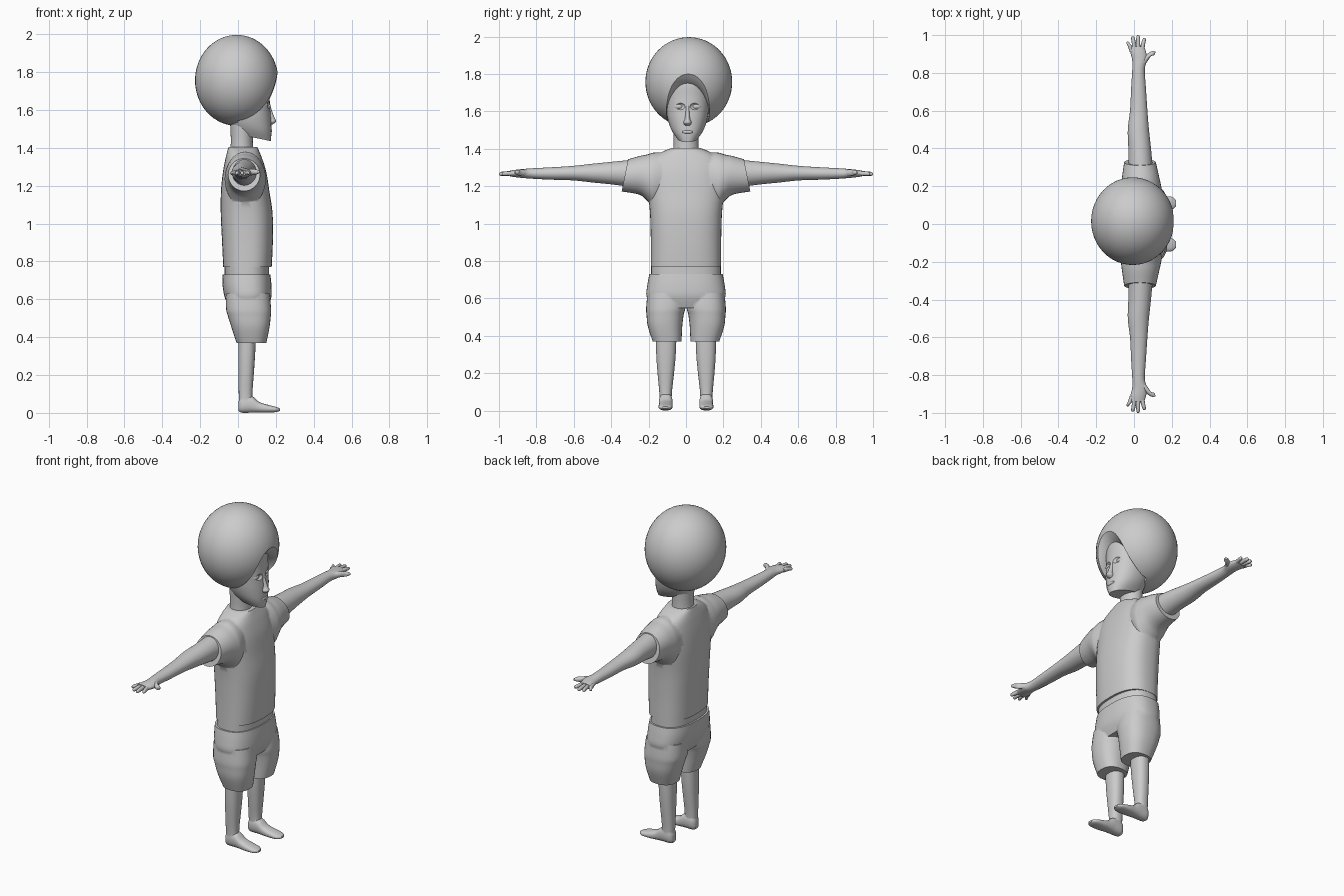
import bpy, bmesh, math
from mathutils import Vector

def catmull(a, b, c, d, t):
    return 0.5 * (2*b + (c-a)*t + (2*a-5*b+4*c-d)*t*t + (3*b-a-3*c+d)*t**3)

def loft(name, axis, rows, power=2.0, n=32, steps=4, mirror=False):
    """Smooth skin through rows of (pos, centre_u, centre_v, radius_u, radius_v, tilt_u, tilt_v)."""
    rows = [tuple(r) + (0,) * (7 - len(r)) for r in rows]
    keys = []
    for i in range(len(rows) - 1):
        q = [rows[max(i-1, 0)], rows[i], rows[i+1], rows[min(i+2, len(rows)-1)]]
        keys += [[catmull(*v, k/steps) for v in zip(*q)] for k in range(steps)]
    keys.append(rows[-1])
    bm = bmesh.new()
    rings = []
    for p, cu, cv, ru, rv, tu, tv in keys:
        ring = []
        for k in range(n):
            a = 2 * math.pi * k / n
            c, s = math.cos(a), math.sin(a)
            u = ru * math.copysign(abs(c) ** (2/power), c)
            v = rv * math.copysign(abs(s) ** (2/power), s)
            w = p + tu*u + tv*v
            u, v = u + cu, v + cv
            ring.append(bm.verts.new({'x': (w, u, v), 'y': (u, w, v), 'z': (u, v, w)}[axis]))
        rings.append(ring)
    for r0, r1 in zip(rings, rings[1:]):
        for k in range(n):
            bm.faces.new((r0[k], r0[(k+1) % n], r1[(k+1) % n], r1[k]))
    bm.faces.new(rings[0])
    bm.faces.new(rings[-1])
    return finish(name, bm, mirror)

def ball(name, loc, size, mirror=False, seg=24):
    bm = bmesh.new()
    bmesh.ops.create_uvsphere(bm, u_segments=seg, v_segments=seg*2//3, radius=1)
    for v in bm.verts:
        v.co = Vector([c + s*x for c, s, x in zip(loc, size, v.co)])
    return finish(name, bm, mirror)

def finish(name, bm, mirror):
    if mirror:
        new = bmesh.ops.duplicate(bm, geom=bm.verts[:] + bm.edges[:] + bm.faces[:])['geom']
        for g in new:
            if isinstance(g, bmesh.types.BMVert):
                g.co.y *= -1
    bmesh.ops.recalc_face_normals(bm, faces=bm.faces[:])
    me = bpy.data.meshes.new(name)
    bm.to_mesh(me)
    bm.free()
    ob = bpy.data.objects.new(name, me)
    bpy.context.collection.objects.link(ob)
    return ob

def combine(base, tools, op='UNION'):
    bpy.context.view_layer.objects.active = base
    for t in tools:
        m = base.modifiers.new(op, 'BOOLEAN')
        m.operation, m.object, m.solver = op, t, 'EXACT'
        bpy.ops.object.modifier_apply(modifier=m.name)
        bpy.data.objects.remove(t)

# Shirt: torso with flaring short sleeves
shirt = loft('shirt', 'z', [
    (.77, .05, 0, .128, .188), (.90, .05, 0, .134, .188), (1.05, .046, 0, .137, .192),
    (1.17, .038, 0, .128, .203), (1.27, .035, 0, .115, .205), (1.34, .031, 0, .098, .185),
    (1.38, .028, 0, .085, .135), (1.405, .026, 0, .076, .075)], power=2.5, n=48)
sleeves = loft('sleeves', 'y', [
    (.10, .035, 1.25, .095, .13), (.17, .038, 1.235, .108, .145), (.205, .037, 1.245, .106, .125),
    (.25, .035, 1.258, .098, .103), (.327, .032, 1.258, .084, .086, 0, -.2)], mirror=True)
combine(shirt, [sleeves])

# Waistband and shorts
loft('waistband', 'z', [(.70, .047, 0, .118, .186), (.79, .047, 0, .118, .186)], power=2.5, n=48)
shorts = loft('shorts', 'z', [
    (.55, .055, 0, .10, .18), (.61, .053, 0, .123, .211), (.67, .048, 0, .129, .207),
    (.73, .045, 0, .126, .196)], power=2.5, n=48)
short_legs = loft('short_legs', 'z', [
    (.37, .071, .101, .079, .077), (.45, .066, .112, .100, .092), (.51, .06, .112, .113, .099),
    (.55, .056, .108, .119, .105), (.63, .052, .104, .115, .102)], power=2.4, mirror=True)
combine(shorts, [short_legs])

# Legs and feet
legs = loft('legs', 'z', [
    (.03, .042, .109, .036, .032), (.10, .04, .109, .036, .034), (.20, .043, .108, .040, .044),
    (.30, .046, .107, .044, .052), (.45, .05, .106, .047, .057)], power=2.3, mirror=True)
feet = loft('feet', 'x', [
    (.003, .108, .035, .018, .025), (.02, .108, .045, .033, .044), (.07, .108, .046, .036, .045),
    (.11, .108, .030, .036, .029), (.15, .109, .023, .038, .022), (.20, .110, .018, .034, .014),
    (.222, .110, .017, .015, .006)], power=2.4, mirror=True)
combine(legs, [feet])

# Arms with palm, fingers and thumb
arms = loft('arms', 'y', [
    (.28, .035, 1.268, .066, .074), (.40, .03, 1.27, .060, .060), (.50, .023, 1.27, .056, .050),
    (.60, .025, 1.27, .046, .039), (.72, .024, 1.268, .039, .033), (.82, .024, 1.268, .033, .028),
    (.87, .030, 1.268, .040, .024), (.91, .022, 1.268, .042, .020), (.94, .016, 1.268, .038, .015)],
    mirror=True)
fingers = []
for i, (x0, x1, tip) in enumerate([(-.012, -.032, .965), (.005, -.006, .993),
                                   (.022, .022, 1.0), (.042, .054, .985)]):
    mid = (.92 + tip) / 2
    fingers.append(loft('finger_%d' % i, 'y', [
        (.91, x0, 1.268, .011, .012), (mid, (x0+x1)/2, 1.268, .011, .012),
        (tip-.008, x1, 1.266, .009, .010), (tip, x1, 1.265, .004, .004)], n=12, steps=3, mirror=True))
thumb = loft('thumb', 'y', [
    (.835, .04, 1.27, .014, .014), (.875, .066, 1.272, .022, .017, .5),
    (.90, .092, 1.273, .016, .014, -.3), (.915, .108, 1.273, .007, .007, -.3)], n=16, mirror=True)
combine(arms, fingers + [thumb])

# Neck and head with slanted jaw
loft('neck', 'z', [(1.37, .02, 0, .062, .068), (1.43, .02, 0, .058, .066), (1.52, .02, 0, .06, .07)])
cy = .008
head = loft('head', 'z', [
    (1.458, .068, cy, .105, .055, -.21), (1.50, .068, cy, .109, .085, -.15),
    (1.55, .062, cy, .113, .104), (1.61, .055, cy, .115, .114),
    (1.68, .05, cy, .116, .118), (1.76, .05, cy, .112, .112), (1.82, .04, cy, .08, .08)], power=2.2)
sockets = [ball('socket', (.178, cy + s*.046, 1.627), (.026, .036, .022)) for s in (-1, 1)]
combine(head, sockets, 'DIFFERENCE')
for side, s in (('left', 1), ('right', -1)):
    ball(side + '_eye', (.142, cy + s*.046, 1.626), (.018, .028, .016))
loft('nose', 'z', [(1.525, .172, cy, .012, .012), (1.54, .176, cy, .026, .022),
                   (1.56, .172, cy, .021, .014), (1.61, .160, cy, .015, .011),
                   (1.65, .155, cy, .012, .014)], n=16)
ball('mouth', (.172, cy, 1.49), (.009, .03, .009))

# Round hair with a flared face opening
hair = ball('hair', (-.007, .015, 1.757), (.22, .232, .24), seg=48)
opening = loft('opening', 'x', [
    (.0, .01, 1.57, .105, .13), (.10, .01, 1.58, .115, .145), (.15, .01, 1.58, .121, .162),
    (.19, .01, 1.58, .135, .195), (.23, .01, 1.58, .16, .25)], n=48)
combine(hair, [opening], 'DIFFERENCE')

# Smooth shading with sharp hems
bpy.ops.object.select_all(action='SELECT')
bpy.context.view_layer.objects.active = shirt
bpy.ops.object.shade_smooth_by_angle(angle=math.radians(42))
